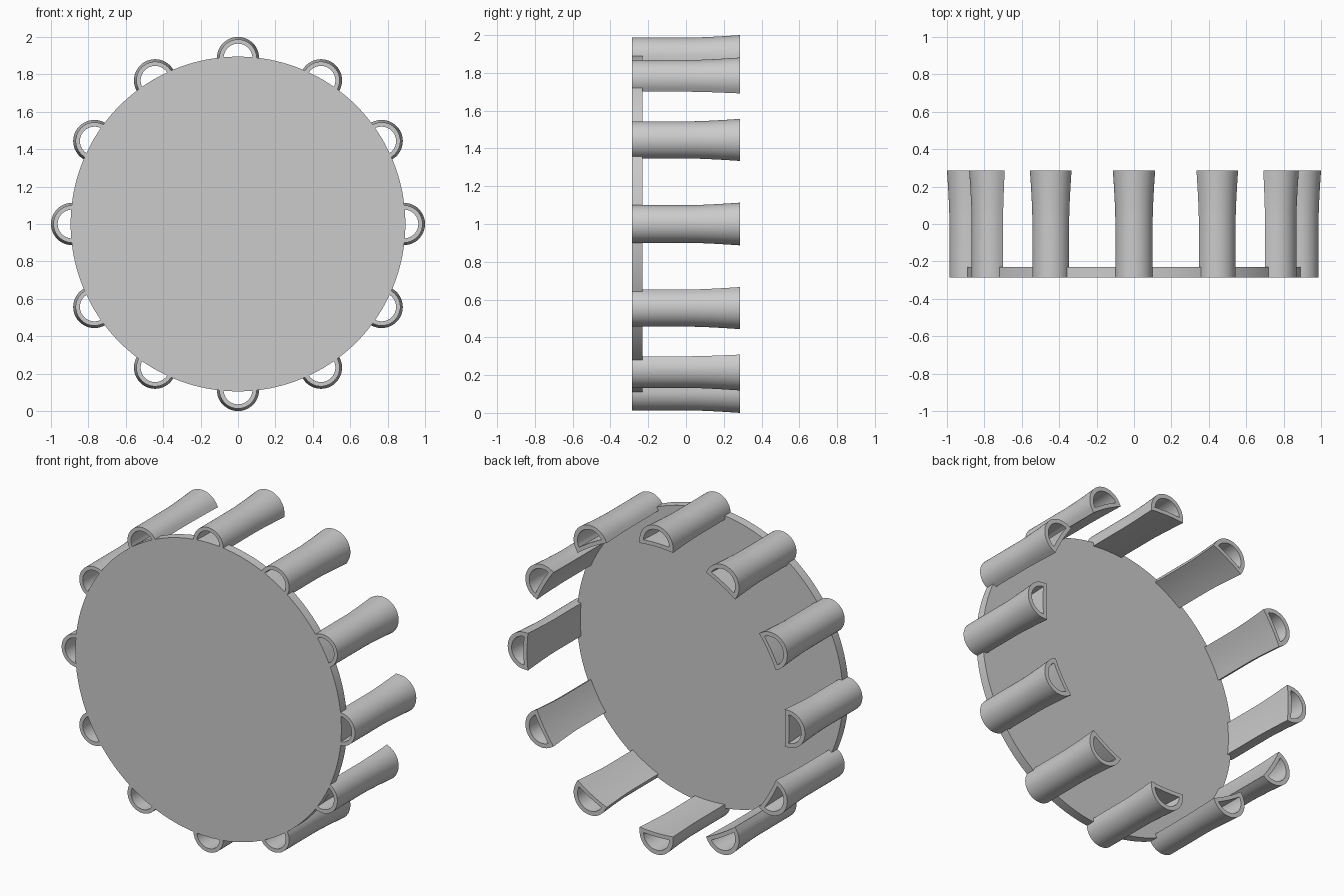
import bpy, bmesh, math
from mathutils import Matrix

cube = bpy.data.objects.get("Cube")
if cube:
    bpy.data.objects.remove(cube, do_unlink=True)

FRONT, BACK = -0.285, 0.285
HUB = 0.887          # distance of each tube's centre from the wheel axis
COUNT = 12


def add_object(name, bm):
    bmesh.ops.recalc_face_normals(bm, faces=bm.faces)
    mesh = bpy.data.meshes.new(name)
    bm.to_mesh(mesh)
    bm.free()
    obj = bpy.data.objects.new(name, mesh)
    bpy.context.collection.objects.link(obj)
    obj.location.z = 1
    return obj


def smooth(obj):
    bpy.ops.object.select_all(action='DESELECT')
    obj.select_set(True)
    bpy.context.view_layer.objects.active = obj
    bpy.ops.object.shade_smooth_by_angle(angle=math.radians(30))


def d_profile(radius, floor, arc_steps=24, floor_steps=6):
    """Half circle closed by a floor that follows the rim of the disc."""
    pts = [(radius * math.cos(math.pi * i / arc_steps),
            radius * math.sin(math.pi * i / arc_steps)) for i in range(arc_steps + 1)]
    for i in range(floor_steps + 1):
        x = radius * (2 * i / floor_steps - 1)
        pts.append((x, math.sqrt(floor ** 2 - x ** 2) - HUB))
    return pts


# Round face plate
bm = bmesh.new()
bmesh.ops.create_cone(bm, cap_ends=True, segments=128, radius1=0.895, radius2=0.895, depth=0.055)
bmesh.ops.transform(bm, verts=bm.verts, matrix=Matrix.Translation((0, FRONT + 0.0275, 0))
                    @ Matrix.Rotation(math.pi / 2, 4, 'X'))
smooth(add_object("disc", bm))

# Hollow D-shaped tube: straight at the front, flared towards the back
FLARE_START, FLARE_STEPS = 0.03, 6
stations = [(FRONT, 1.0)]
for i in range(FLARE_STEPS + 1):
    t = i / FLARE_STEPS
    stations.append((FLARE_START + t * (BACK - FLARE_START), 1 + 0.13 * t ** 1.4))

bm = bmesh.new()
shells = []
for profile in (d_profile(0.1, 0.872), d_profile(0.077, 0.893)):
    rings = [[bm.verts.new((x * s, y, HUB + z * s)) for x, z in profile] for y, s in stations]
    shells.append(rings)


def bridge(a, b):
    for i in range(len(a)):
        j = (i + 1) % len(a)
        bm.faces.new((a[i], a[j], b[j], b[i]))


for rings in shells:
    for a, b in zip(rings, rings[1:]):
        bridge(a, b)
for end in (0, -1):
    bridge(shells[0][end], shells[1][end])
tube = add_object("tube_01", bm)
smooth(tube)

# Repeat the tube around the rim
for k in range(1, COUNT):
    copy = tube.copy()
    copy.name = f"tube_{k + 1:02d}"
    copy.rotation_euler.y = 2 * math.pi * k / COUNT
    bpy.context.collection.objects.link(copy)
